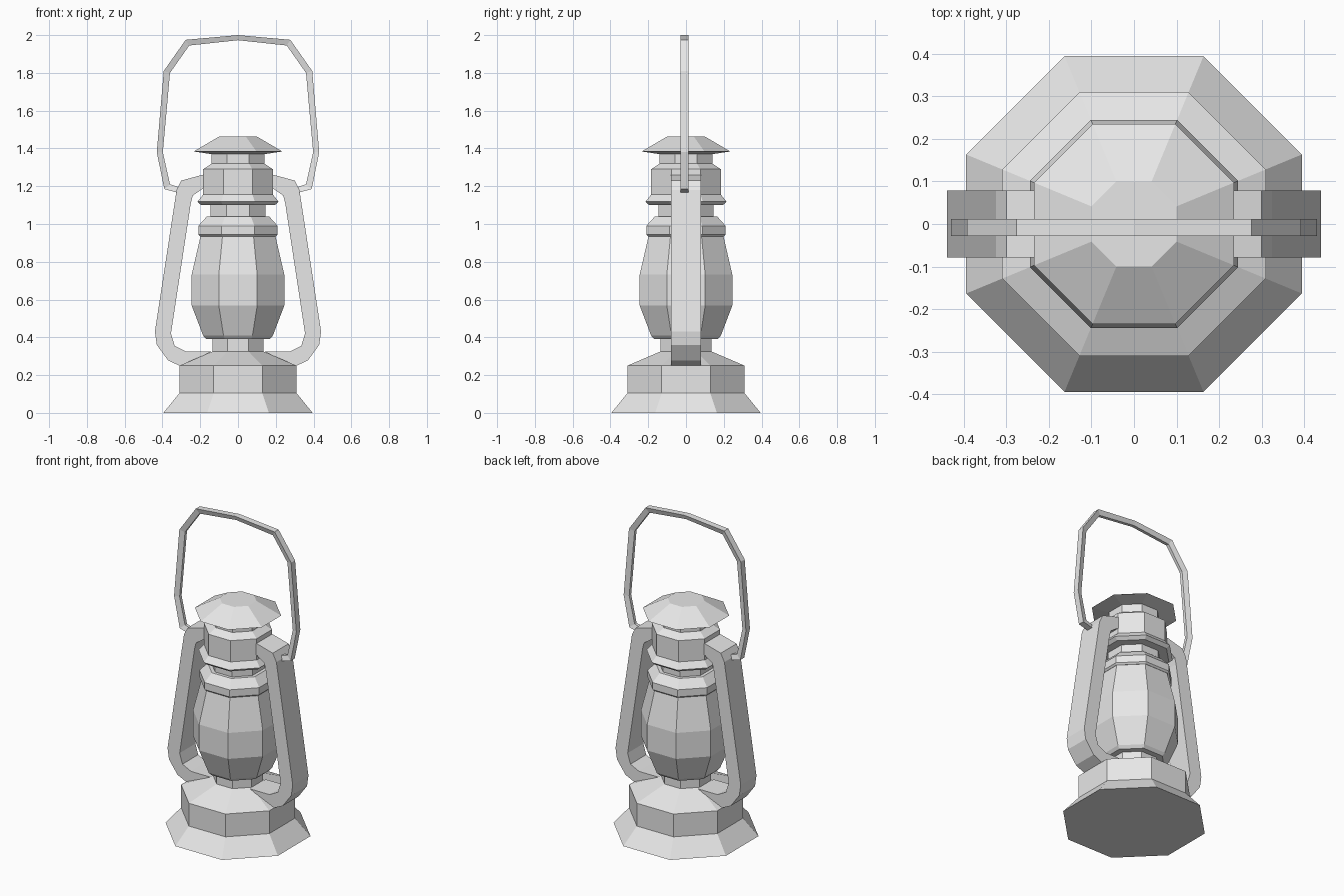
import bpy
import bmesh
import math

cube = bpy.data.objects.get("Cube")
if cube:
    bpy.data.objects.remove(cube, do_unlink=True)

metal = bpy.data.materials.new("plain grey")
metal.use_nodes = True
GREY = (0.8, 0.8, 0.8, 1.0)
metal.diffuse_color = GREY
metal.node_tree.nodes["Principled BSDF"].inputs["Base Color"].default_value = GREY

SIDES = 8


def finish(name, bm):
    bmesh.ops.recalc_face_normals(bm, faces=bm.faces[:])
    mesh = bpy.data.meshes.new(name)
    bm.to_mesh(mesh)
    bm.free()
    mesh.materials.append(metal)
    obj = bpy.data.objects.new(name, mesh)
    bpy.context.collection.objects.link(obj)
    return obj


def skin(bm, loops):
    """Bridge successive closed loops of vertices and cap both ends."""
    for a, b in zip(loops, loops[1:]):
        n = len(a)
        for i in range(n):
            j = (i + 1) % n
            bm.faces.new((a[i], a[j], b[j], b[i]))
    bm.faces.new(loops[0][::-1])
    bm.faces.new(loops[-1])


def turned(name, profile):
    """Octagonal solid; profile lists (distance to flat side, height)."""
    bm = bmesh.new()
    loops = []
    for flat, z in profile:
        r = flat / math.cos(math.pi / SIDES)
        angles = [(i + 0.5) * 2 * math.pi / SIDES for i in range(SIDES)]
        loops.append([bm.verts.new((r * math.cos(a), r * math.sin(a), z))
                      for a in angles])
    skin(bm, loops)
    return finish(name, bm)


def band(name, pairs, outer_half, inner_half, y=0.0):
    """Four-sided strip; pairs list outer (x, z) and inner (x, z) points."""
    bm = bmesh.new()
    loops = []
    for (ox, oz), (ix, iz) in pairs:
        loops.append([bm.verts.new(p) for p in (
            (ox, y - outer_half, oz), (ox, y + outer_half, oz),
            (ix, y + inner_half, iz), (ix, y - inner_half, iz))])
    skin(bm, loops)
    return finish(name, bm)


def flip(pairs):
    return [((-ox, oz), (-ix, iz)) for (ox, oz), (ix, iz) in pairs]


# Fuel base and the body stacked on it
turned("base", [(0.395, 0), (0.31, 0.105), (0.31, 0.25), (0.135, 0.325)])
turned("burner_neck", [(0.135, 0.31), (0.135, 0.41)])
turned("glass_globe", [(0.17, 0.392), (0.185, 0.41), (0.245, 0.568),
                       (0.245, 0.733), (0.195, 0.95)])
turned("globe_collar", [(0.2, 0.935), (0.21, 0.945), (0.21, 0.99),
                        (0.165, 1.04)])
turned("upper_neck", [(0.145, 1.02), (0.145, 1.125)])
turned("chimney", [(0.195, 1.1), (0.215, 1.118), (0.185, 1.155),
                   (0.185, 1.29), (0.14, 1.32), (0.14, 1.39)])
turned("cap", [(0.14, 1.37), (0.235, 1.384), (0.1, 1.463)])

# Side arms from the chimney down to the base
arm = [((0.15, 1.265), (0.15, 1.2)),
       ((0.19, 1.26), (0.19, 1.185)),
       ((0.30, 1.23), (0.24, 1.15)),
       ((0.325, 1.18), (0.25, 1.11)),
       ((0.44, 0.43), (0.355, 0.42)),
       ((0.43, 0.36), (0.335, 0.355)),
       ((0.37, 0.278), (0.275, 0.325)),
       ((0.30, 0.245), (0.14, 0.325))]
band("left_arm", arm, 0.079, 0.079)
band("right_arm", flip(arm), 0.079, 0.079)

# Carrying handle, hooked into the arms at both ends
half = [((0.28, 1.155), (0.28, 1.185)),
        ((0.39, 1.185), (0.36, 1.21)),
        ((0.43, 1.38), (0.398, 1.38)),
        ((0.393, 1.81), (0.36, 1.80)),
        ((0.277, 1.975), (0.258, 1.945))]
handle = half + [((0, 2.0), (0, 1.973))] + flip(half)[::-1]
band("handle", handle, 0.02, 0.01, y=-0.008)
